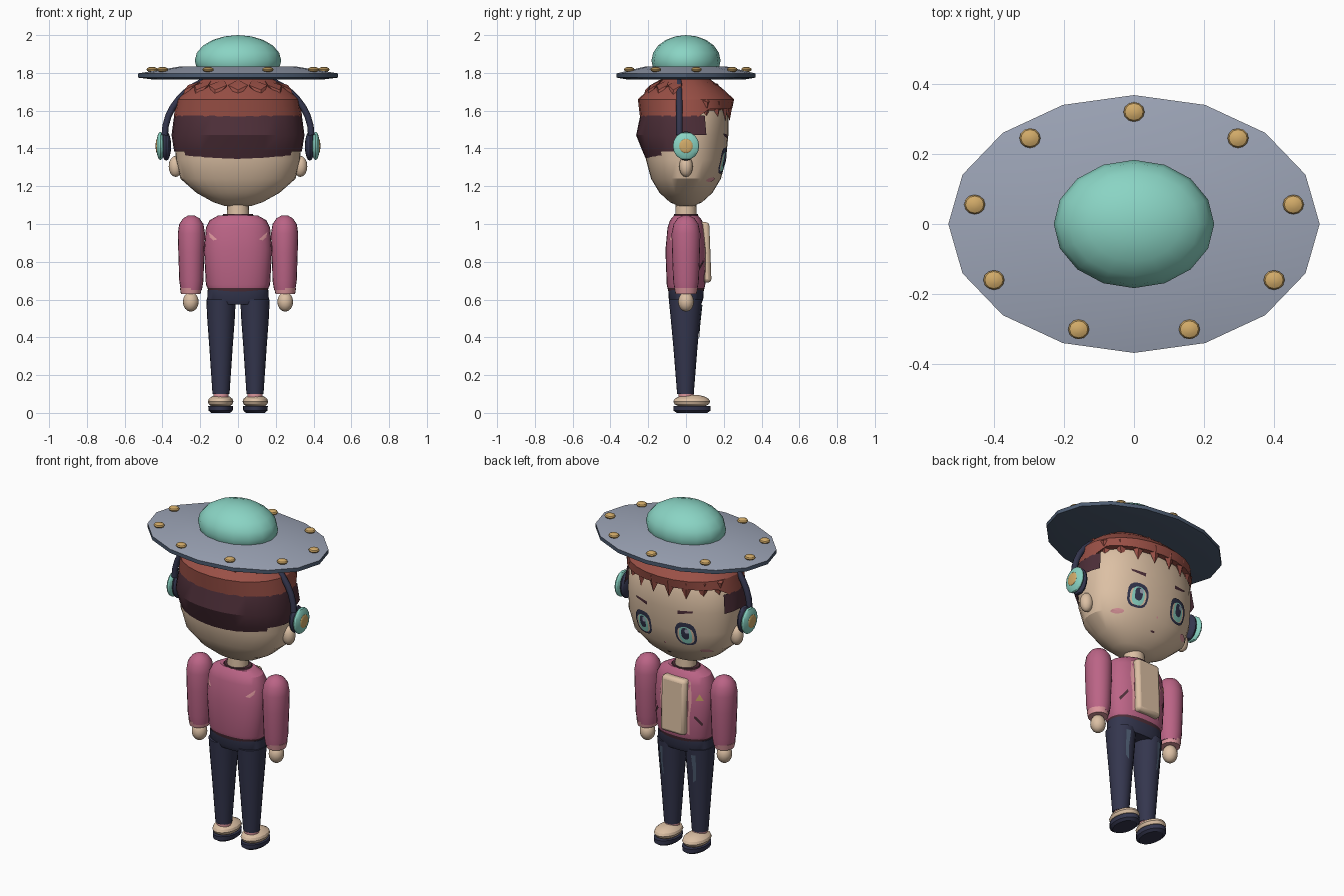
import bpy, bmesh, math
from math import sin, cos, pi, radians
from mathutils import Vector
from mathutils.bvhtree import BVHTree

if "Cube" in bpy.data.objects:
    bpy.data.objects.remove(bpy.data.objects["Cube"], do_unlink=True)

def material(name, code):
    srgb = [int(code[i:i + 2], 16) / 255 for i in (0, 2, 4)]
    col = [c / 12.92 if c < 0.04 else ((c + 0.055) / 1.055) ** 2.4 for c in srgb] + [1]
    m = bpy.data.materials.new(name)
    m.use_nodes = True
    m.diffuse_color = col
    m.node_tree.nodes["Principled BSDF"].inputs["Base Color"].default_value = col
    return m

SKIN = material("skin", "dcc0a4")
HAIR = material("rust hair", "9a5046")
DARK = material("dark maroon", "4e2f39")
ROSE = material("rose jacket", "bb6486")
PINK = material("pale pink", "dd979d")
NAVY = material("navy", "34364e")
GREY = material("hat grey", "9ca4b6")
SLATE = material("slate", "4c5b70")
TEAL = material("teal", "8ad4c4")
GOLD = material("gold", "d2ab69")
made = []

def finish(name, bm, *mats):
    me = bpy.data.meshes.new(name)
    bm.to_mesh(me)
    bm.free()
    ob = bpy.data.objects.new(name, me)
    bpy.context.collection.objects.link(ob)
    for m in mats:
        me.materials.append(m)
    made.append(ob)
    return ob

def lathe(name, rings, mats, x=0, y=0, segs=20, power=1.0):
    """Stack of elliptical rings (z, rx, ry) with closed ends."""
    bm = bmesh.new()
    bend = lambda v: math.copysign(abs(v) ** power, v)
    rows = [[bm.verts.new((x + rx * bend(cos(2 * pi * i / segs)),
                           y + ry * bend(sin(2 * pi * i / segs)), z))
             for i in range(segs)] for z, rx, ry in rings]
    for a, b in zip(rows, rows[1:]):
        for i in range(segs):
            j = (i + 1) % segs
            bm.faces.new((a[i], a[j], b[j], b[i]))
    bm.faces.new(rows[0][::-1])
    bm.faces.new(rows[-1])
    return finish(name, bm, *mats)

def ball(name, c, r, mat, segs=16, rows=8):
    bm = bmesh.new()
    bmesh.ops.create_uvsphere(bm, u_segments=segs, v_segments=rows, radius=1)
    for v in bm.verts:
        v.co = Vector([c[k] + v.co[k] * r[k] for k in range(3)])
    return finish(name, bm, mat)

def tree(ob):
    return BVHTree.FromPolygons([v.co for v in ob.data.vertices],
                                [p.vertices[:] for p in ob.data.polygons])

def plate(name, bvh, pts, mat, side=1, lift=0.005):
    """Thin painted shape laid on a surface; pts are (x, z)."""
    bm = bmesh.new()
    n = len(pts)
    mid = (sum(p[0] for p in pts) / n, sum(p[1] for p in pts) / n)
    vs = []
    for px, pz in list(pts) + [mid]:
        hit = bvh.ray_cast(Vector((px, side, pz)), Vector((0, -side, 0)))[0]
        if hit is None:
            hit = bvh.find_nearest(Vector((px, side * 0.1, pz)))[0]
        vs.append(bm.verts.new((px, hit.y + side * lift, pz)))
    for i in range(n):
        f = bm.faces.new((vs[i], vs[(i + 1) % n], vs[n]))
        f.normal_update()
        if f.normal.y * side < 0:
            f.normal_flip()
    return finish(name, bm, mat)

def oval(cx, cz, rx, rz, n=16, power=1.0):
    bend = lambda v: math.copysign(abs(v) ** power, v)
    return [(cx + rx * bend(cos(2 * pi * i / n)), cz + rz * bend(sin(2 * pi * i / n)))
            for i in range(n)]

# Saucer hat: brim, dome and lamps
brim = lathe("hat_brim", [(1.765, .45, .31), (1.775, .53, .368), (1.797, .53, .368),
                          (1.835, .3, .21)], [GREY, SLATE], segs=16)
for p in brim.data.polygons:
    p.material_index = 0 if p.center.z > 1.8 else 1
ball("hat_dome", (0, 0, 1.865), (.229, .183, .135), TEAL, 16, 10)
for i in range(9):
    a = radians(90 + 40 * i)
    ball("hat_lamp", (.462 * cos(a), .32 * sin(a), 1.818), (.03, .028, .014), GOLD, 12, 6)

# Head, neck and ears
head = lathe("head", [(1.095, .07, .04), (1.115, .13, .085), (1.165, .22, .14),
                      (1.24, .305, .185), (1.34, .33, .212), (1.47, .335, .224),
                      (1.57, .328, .224), (1.68, .27, .19), (1.74, .18, .13)],
             [SKIN], segs=32, power=.9)
lathe("neck", [(1.02, .06, .058), (1.12, .056, .054)], [SKIN])
for s in (-1, 1):
    ball("ear", (s * .33, 0, 1.305), (.037, .036, .056), SKIN)

# Undercut: shell round the back and temples, stepped at its lower edge
shell = lathe("hair_undercut", [(1.335, .322, .208), (1.385, .338, .23), (1.47, .352, .264),
                                (1.575, .338, .242)], [DARK], segs=32, power=.93)
bm = bmesh.new()
bm.from_mesh(shell.data)
cut = []
for f in bm.faces:
    c = f.calc_center_median()
    limit = -.12 if c.z < 1.38 else (-.02 if c.z < 1.46 else .1)
    if c.y > limit or len(f.verts) > 4:
        cut.append(f)
bmesh.ops.delete(bm, geom=cut, context="FACES")
bm.to_mesh(shell.data)
bm.free()

# Top hair with a higher front edge
cap = lathe("hair_top", [(1.57, .34, .244), (1.66, .325, .255), (1.72, .27, .19),
                         (1.765, .2, .13)], [HAIR], segs=24, power=.95)
for v in cap.data.vertices:
    if v.co.z < 1.6 and v.co.y > .1:
        v.co.z = 1.61

def lock(name, a, spread, shape):
    """Pointed lock; shape holds (scale, z) of root, sides, belly, tip and back."""
    at = lambda ang, k: (.31 * k[0] * cos(ang), .225 * k[0] * sin(ang), k[1])
    root, sides, belly, tip, back = shape
    bm = bmesh.new()
    for ang, k in ((a, root), (a - spread, sides), (a + spread, sides),
                   (a, belly), (a, tip), (a, back)):
        bm.verts.new(at(ang, k))
    bmesh.ops.convex_hull(bm, input=bm.verts[:])
    finish(name, bm, HAIR)

for i in range(8):
    lock("fringe_lock", radians(27 + 18 * i), .17,
         ((.72, 1.75), (1.03, 1.66), (1.12, 1.645), (1.04, 1.545), (.92, 1.62)))
for i in range(7):
    lock("crown_lock", radians(198 + 24 * i), .2,
         ((.6, 1.765), (.86, 1.735), (.96, 1.71), (1.0, 1.665), (.7, 1.67)))

# Face: layered eyes, brows, cheeks, nose and mouth
face = tree(head)
for s in (-1, 1):
    ex, ez = s * .137, 1.335
    layers = [("eye_outline", (ex, ez, .06, .07), NAVY), ("eye_white", (ex, ez - .008, .047, .05), SKIN),
              ("iris", (ex, ez - .006, .036, .052), TEAL), ("pupil", (ex, ez + .004, .022, .036), NAVY),
              ("eye_glint", (ex - .012, ez + .022, .011, .013), GREY)]
    for k, (name, shape, mat) in enumerate(layers):
        plate(name, face, oval(*shape, power=.75), mat, lift=.005 + .0015 * k)
    plate("eyebrow", face, [(s * .1, 1.452), (s * .18, 1.468), (s * .185, 1.48), (s * .1, 1.472)], DARK)
    plate("cheek_blush", face, oval(s * .225, 1.235, .03, .012), PINK)
plate("nose", face, oval(0, 1.25, .006, .006, 8), PINK)
plate("mouth", face, oval(0, 1.18, .014, .005, 8), DARK)

# Headphones
for s in (-1, 1):
    ball("ear_cushion", (s * .38, 0, 1.413), (.026, .06, .078), NAVY)
    ball("ear_cup", (s * .411, 0, 1.413), (.022, .07, .075), TEAL)
    ball("ear_cup_button", (s * .43, 0, 1.413), (.006, .036, .038), GOLD)
cu = bpy.data.curves.new("headband", "CURVE")
cu.dimensions = "3D"
cu.bevel_depth = .017
cu.bevel_resolution = 2
cu.use_fill_caps = True
sp = cu.splines.new("POLY")
sp.points.add(20)
for i, p in enumerate(sp.points):
    a = pi * i / 20
    p.co = (.388 * cos(a), -.035, 1.47 + .325 * sin(a), 1)
cu.materials.append(NAVY)
bpy.context.collection.objects.link(bpy.data.objects.new("headband", cu))

# Jacket with dark hem and collar
jacket = lathe("jacket", [(.64, .155, .093), (.662, .162, .098), (.68, .17, .102), (.86, .18, .109),
                          (.98, .17, .098), (1.02, .15, .085), (1.045, .105, .064)],
               [ROSE, DARK], segs=28, power=.85)
for p in jacket.data.polygons:
    p.material_index = 1 if p.center.z < .661 else 0
lathe("collar", [(1.035, .088, .066), (1.052, .078, .064)], [DARK])
cloth = tree(jacket)

# Shirt front
bm = bmesh.new()
bmesh.ops.create_cube(bm, size=1)
for v in bm.verts:
    v.co = Vector((v.co.x * .155, .095 + v.co.y * .08, .85 + v.co.z * .32))
    if v.co.z > .9 and v.co.y > .1:
        v.co.y -= .012
shirt = finish("shirt_front", bm, SKIN)
bev = shirt.modifiers.new("rounding", "BEVEL")
bev.width = .018
bev.segments = 2

# Jacket details
for s in (-1, 1):
    plate("lapel", cloth, [(s * .07, .7), (s * .09, .69), (s * .094, .8), (s * .104, .9),
                           (s * .09, 1.0), (s * .07, 1.0)], PINK)
    plate("pocket_slit", cloth, [(s * .115, .795), (s * .15, .745), (s * .155, .76), (s * .12, .81)], DARK)
    plate("back_patch", cloth, [(s * .155, .957), (s * .11, .918), (s * .132, .913), (s * .15, .93)],
          PINK, side=-1)
plate("badge", cloth, [(-.158, .895), (-.122, .895), (-.14, .935)], GOLD)

# Sleeves, cuffs and hands
for s in (-1, 1):
    lathe("sleeve", [(.65, .056, .06), (.7, .064, .068), (.85, .069, .074), (.95, .072, .076),
                     (1.0, .064, .066), (1.03, .043, .045), (1.046, .015, .015)], [ROSE], x=s * .247)
    lathe("cuff", [(.63, .052, .056), (.662, .058, .062)], [PINK], x=s * .25)
    ball("hand", (s * .25, 0, .588), (.042, .042, .052), SKIN)

# Trousers
lathe("trouser_hips", [(.575, .14, .08), (.6, .163, .091), (.65, .162, .094)], [NAVY], segs=28, power=.85)
for s in (-1, 1):
    leg = lathe("trouser_leg", [(.1, .045, .044), (.35, .062, .064), (.5, .073, .078), (.6, .078, .088)],
                [NAVY], x=s * .09, y=-.003)
    plate("thigh_patch", tree(leg), [(s * .092, .57), (s * .118, .57), (s * .116, .48),
                                     (s * .112, .42), (s * .094, .4), (s * .098, .48)], SLATE)
    # Socks and shoes
    lathe("sock", [(.08, .04, .04), (.115, .041, .041)], [PINK], x=s * .09)
    ball("shoe", (s * .092, .03, .06), (.068, .098, .037), SKIN)
    lathe("shoe_sole", [(0, .05, .08), (.012, .064, .098), (.036, .066, .098)], [NAVY], x=s * .092, y=.032)

# Smooth shading with sharp edges kept
bpy.ops.object.select_all(action="DESELECT")
for ob in made:
    ob.select_set(True)
bpy.context.view_layer.objects.active = made[0]
bpy.ops.object.shade_smooth_by_angle(angle=radians(30))
